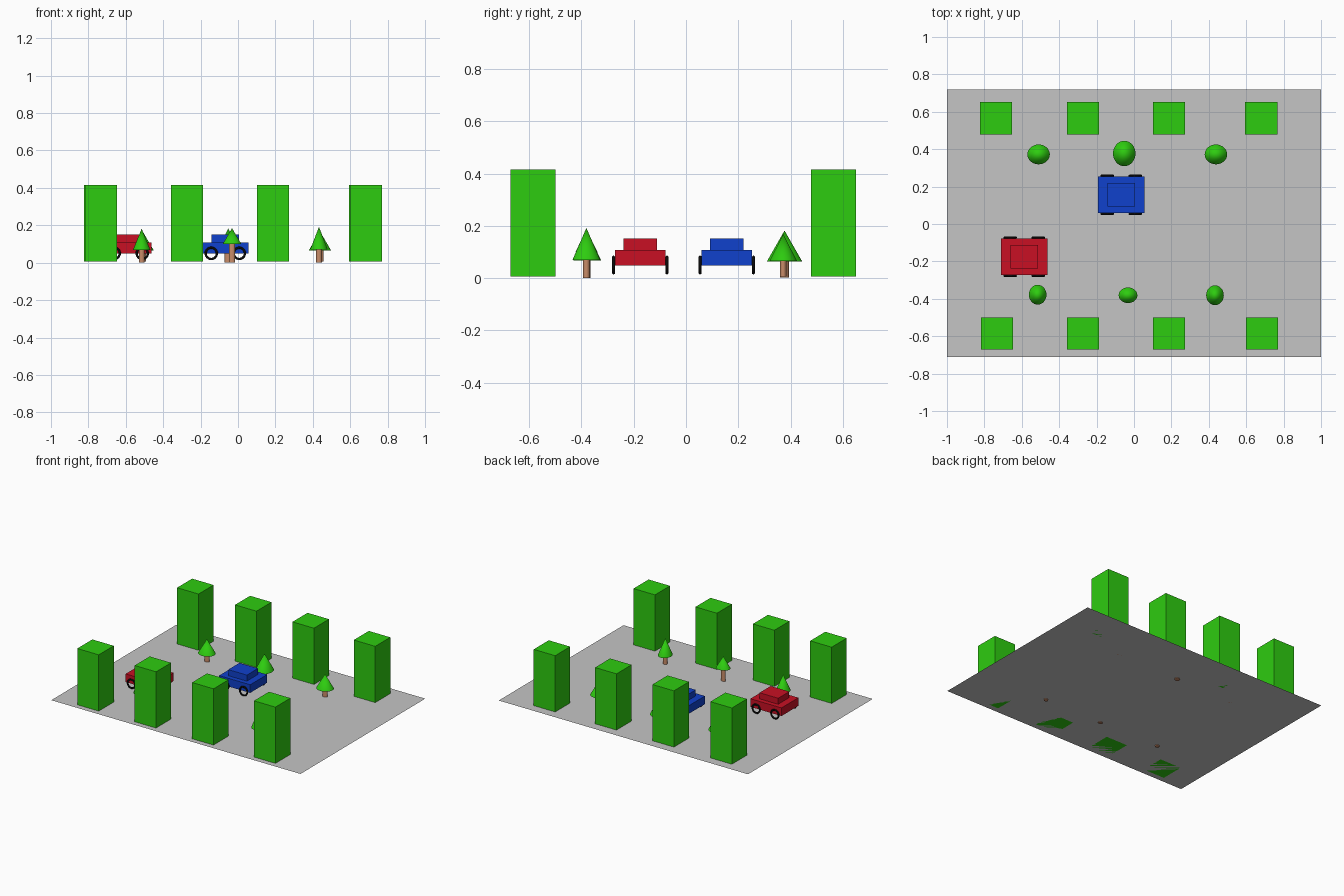
import bpy
import math

old = bpy.data.objects.get("Cube")
if old:
    bpy.data.objects.remove(old, do_unlink=True)


def material(name, rgb):
    m = bpy.data.materials.new(name)
    m.use_nodes = True
    color = (*rgb, 1)
    m.diffuse_color = color
    m.node_tree.nodes["Principled BSDF"].inputs["Base Color"].default_value = color
    return m


GREEN = material("leaf green", (0.027, 0.604, 0.005))
GREY = material("ground grey", (0.56, 0.56, 0.56))
RED = material("car red", (0.58, 0.005, 0.017))
BLUE = material("car blue", (0.005, 0.052, 0.604))
BROWN = material("trunk brown", (0.58, 0.262, 0.141))
BLACK = material("tyre black", (0.003, 0.003, 0.003))

GROUND_Z = 0.007


def finish(name, mat, smooth=False):
    ob = bpy.context.object
    ob.name = name
    ob.data.materials.append(mat)
    if smooth:
        bpy.ops.object.shade_smooth_by_angle(angle=math.radians(40))
    return ob


def box(name, mat, x, y, z0, z1, sx, sy):
    bpy.ops.mesh.primitive_cube_add(size=1, location=(x, y, (z0 + z1) / 2))
    bpy.context.object.scale = (sx, sy, z1 - z0)
    return finish(name, mat)


# Ground sheet
bpy.ops.mesh.primitive_plane_add(size=1, location=(0, 0.003, GROUND_Z))
bpy.context.object.scale = (2, 1.43, 1)
finish("ground", GREY)

# Two rows of tower blocks
for row, y, columns in (("back", 0.565, (-0.738, -0.273, 0.188, 0.68)),
                        ("front", -0.586, (-0.733, -0.273, 0.188, 0.685))):
    for x in columns:
        box(row + "_building", GREEN, x, y, GROUND_Z, 0.415, 0.172, 0.172)


# Trees: tapered crown on a round trunk
def tree(name, x, y, rx, ry, foot, base, tip):
    height = tip - base
    bpy.ops.mesh.primitive_cone_add(vertices=32, radius1=1, radius2=0, depth=1,
                                    location=(x, y, base + height / 2))
    bpy.context.object.scale = (rx, ry, height)
    finish(name + "_crown", GREEN, True)
    top = base + 0.01
    bpy.ops.mesh.primitive_cylinder_add(vertices=32, radius=1, depth=1,
                                        location=(x, y, (foot + top) / 2))
    bpy.context.object.scale = (rx * 0.32, ry * 0.25, top - foot)
    finish(name + "_trunk", BROWN, True)


tree("back_right_tree", -0.51, 0.372, 0.06, 0.053, GROUND_Z, 0.065, 0.168)
tree("back_middle_tree", -0.052, 0.377, 0.06, 0.068, 0.002, 0.063, 0.182)
tree("back_left_tree", 0.438, 0.372, 0.06, 0.053, GROUND_Z, 0.065, 0.168)
tree("front_right_tree", -0.515, -0.378, 0.047, 0.053, 0, 0.068, 0.182)
tree("front_middle_tree", -0.032, -0.381, 0.05, 0.042, 0, 0.1, 0.185)
tree("front_left_tree", 0.433, -0.381, 0.047, 0.053, 0, 0.07, 0.192)


# Cars: body slab, cabin and four ring tyres
def car(name, mat, x, y):
    box(name + "_body", mat, x, y, 0.048, 0.107, 0.249, 0.194)
    box(name + "_cabin", mat, x, y, 0.105, 0.151, 0.149, 0.127)
    for side in (-1, 1):
        for end in (-1, 1):
            bpy.ops.mesh.primitive_torus_add(
                major_segments=32, minor_segments=10,
                major_radius=0.03, minor_radius=0.006,
                location=(x + end * 0.075, y + side * 0.102, 0.05),
                rotation=(math.pi / 2, 0, 0))
            finish(name + "_tyre", BLACK, True)


car("red_car", RED, -0.587, -0.175)
car("blue_car", BLUE, -0.068, 0.156)
